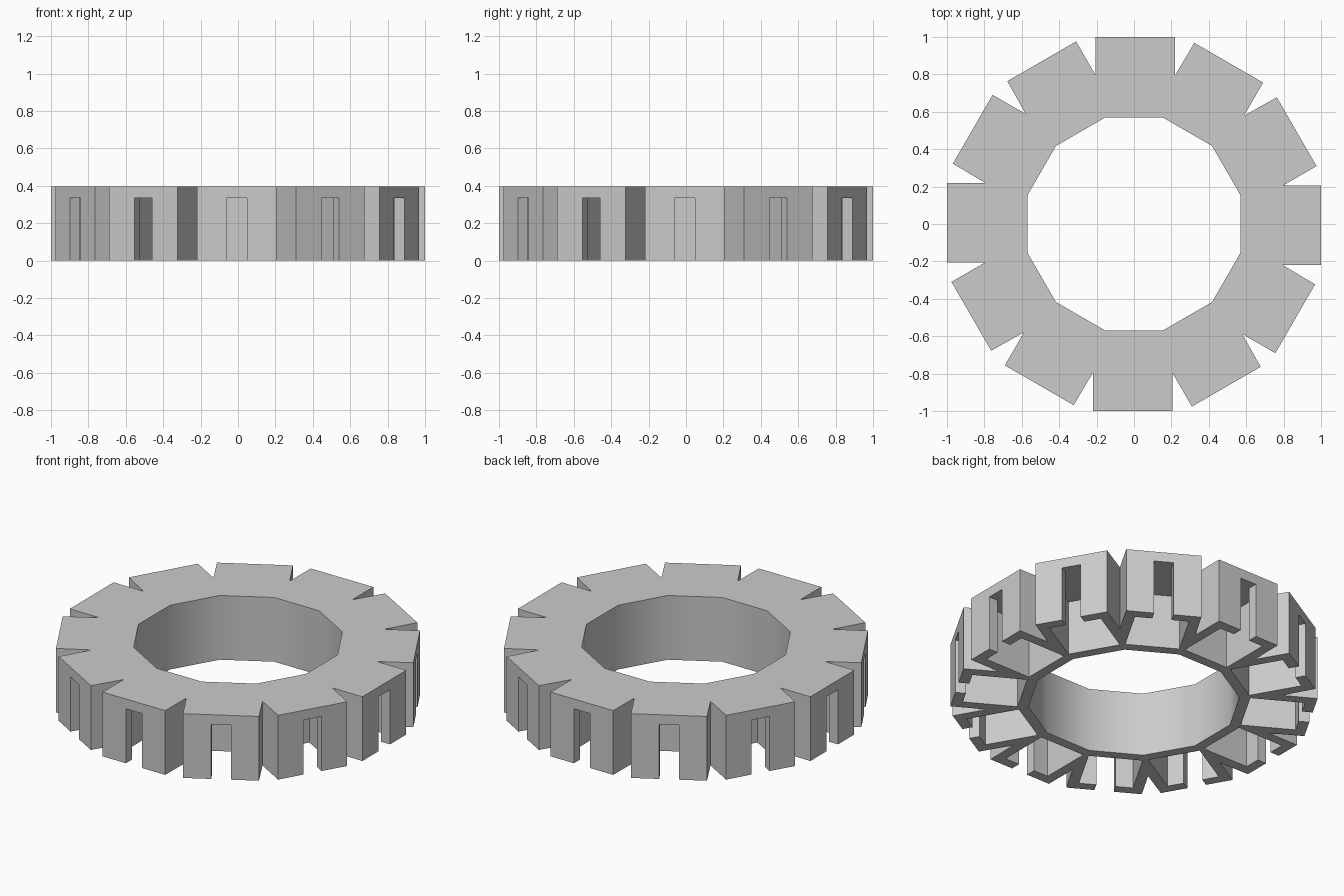
import bpy
import bmesh
import math
from mathutils import Matrix, Vector

cube = bpy.data.objects.get("Cube")
if cube:
    bpy.data.objects.remove(cube)

COUNT = 12
STEP = 2 * math.pi / COUNT
HEIGHT, WALL = 0.395, 0.06
INNER, OUTER = 0.57, 1.0
LEFT, RIGHT = -0.22, 0.205          # tangential limits of each tooth
MID = (LEFT + RIGHT) / 2
SLOT = 0.055                        # half width of the slot

# Corner where the flanks of two neighbouring teeth meet
notch_r = (RIGHT * math.cos(STEP) - LEFT) / math.sin(STEP)
notch_left = Vector((LEFT, -notch_r, 0))
notch_right = Matrix.Rotation(STEP, 3, 'Z') @ notch_left
corner = INNER * math.tan(STEP / 2)


def radial_prisms(name, profile, bottom, top):
    """Repeat a flat profile around z and extrude it into one closed mesh."""
    bm = bmesh.new()
    for i in range(COUNT):
        turn = Matrix.Rotation(i * STEP, 3, 'Z')
        verts = [bm.verts.new(turn @ Vector((x, y, bottom))) for x, y in profile]
        bm.faces.new(verts)
    bmesh.ops.remove_doubles(bm, verts=bm.verts, dist=0.0005)
    result = bmesh.ops.extrude_face_region(bm, geom=bm.faces[:], use_keep_orig=True)
    moved = [v for v in result["geom"] if isinstance(v, bmesh.types.BMVert)]
    bmesh.ops.translate(bm, verts=moved, vec=(0, 0, top - bottom))
    bmesh.ops.recalc_face_normals(bm, faces=bm.faces)
    mesh = bpy.data.meshes.new(name)
    bm.to_mesh(mesh)
    bm.free()
    obj = bpy.data.objects.new(name, mesh)
    bpy.context.collection.objects.link(obj)
    return obj


# Toothed ring body
ring = radial_prisms("toothed_ring", [
    (-corner, -INNER), notch_left.xy, (LEFT, -OUTER),
    (RIGHT, -OUTER), notch_right.xy, (corner, -INNER)], 0, HEIGHT)

# Hollow cell with a slot through the outer wall, open at the bottom
x0, x1 = LEFT + WALL, RIGHT - WALL
back, front = -(INNER + WALL), -(OUTER - WALL)
cells = radial_prisms("cell_cutter", [
    (x0, back), (x0, front), (MID - SLOT, front), (MID - SLOT, -OUTER - WALL),
    (MID + SLOT, -OUTER - WALL), (MID + SLOT, front), (x1, front), (x1, back)],
    -WALL, HEIGHT - WALL)
cells.hide_render = True

# Cut the cells out of the ring
cut = ring.modifiers.new("cells", 'BOOLEAN')
cut.operation, cut.solver, cut.object = 'DIFFERENCE', 'EXACT', cells
bpy.ops.object.select_all(action='DESELECT')
ring.select_set(True)
bpy.context.view_layer.objects.active = ring
bpy.ops.object.modifier_apply(modifier=cut.name)
bpy.data.objects.remove(cells)

# Plain grey material
grey = bpy.data.materials.new("light_grey")
grey.use_nodes = True
colour = (0.6, 0.6, 0.6, 1)
grey.diffuse_color = colour
grey.node_tree.nodes["Principled BSDF"].inputs["Base Color"].default_value = colour
ring.data.materials.clear()
ring.data.materials.append(grey)

# Smooth bore, sharp teeth
bpy.ops.object.shade_smooth_by_angle(angle=math.radians(31))
